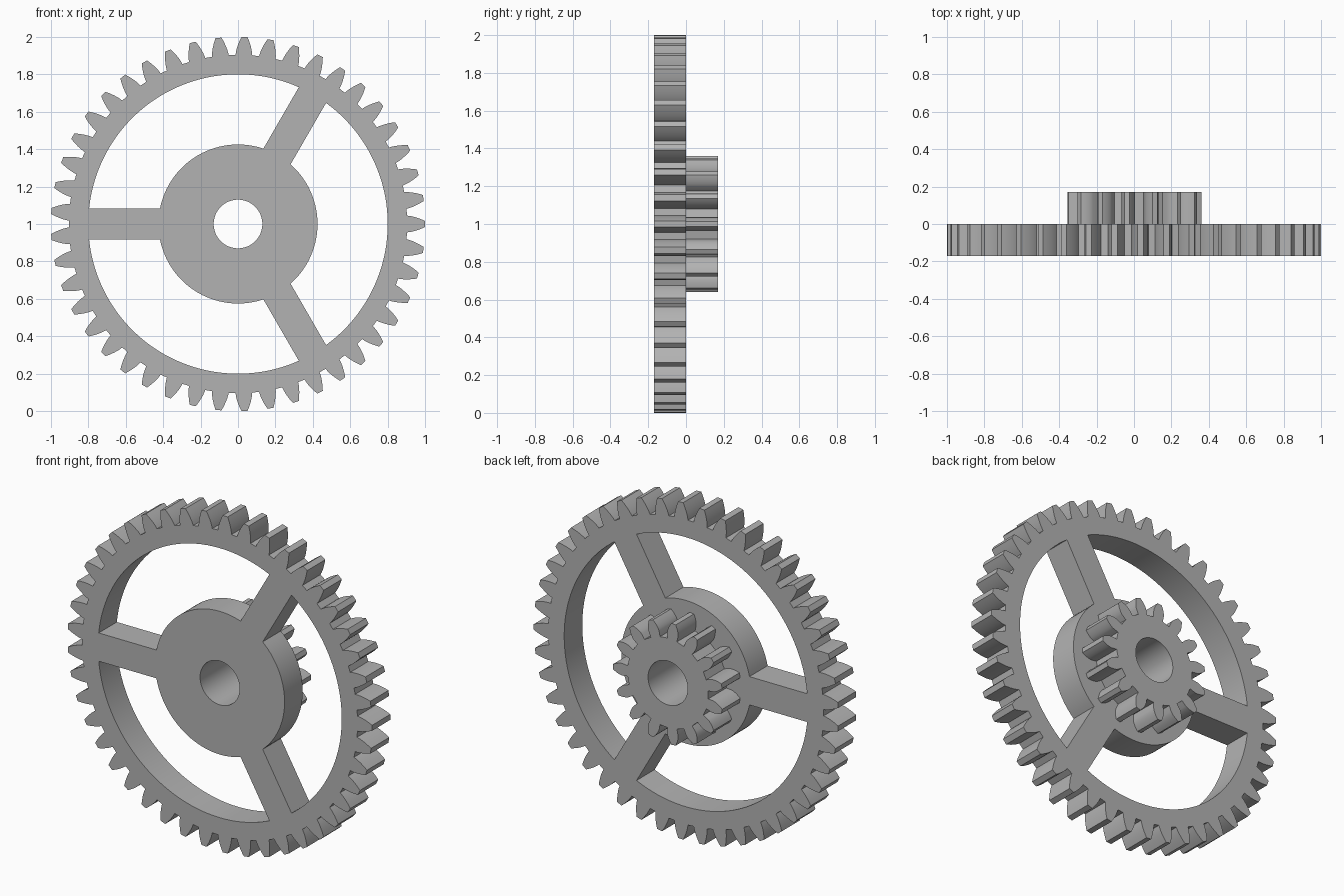
import bpy, bmesh
from math import pi, sin, cos, tan, acos, asin, radians

cube = bpy.data.objects.get("Cube")
if cube:
    bpy.data.objects.remove(cube, do_unlink=True)

MODULE = 2 / 47        # tooth size shared by both gears
THICK = 0.17           # thickness of each gear
BORE, HUB, RIM = 0.13, 0.425, 0.80
SPOKE_HALF = 0.084

grey = bpy.data.materials.new("plain grey")
grey.use_nodes = True
colour = (0.45, 0.45, 0.45, 1)
grey.diffuse_color = colour
grey.node_tree.nodes["Principled BSDF"].inputs["Base Color"].default_value = colour


def polar(r, a):
    return (r * cos(a), r * sin(a))


def arc(r, a0, a1, steps):
    return [polar(r, a0 + (a1 - a0) * i / steps) for i in range(steps + 1)]


def involute(a):
    return tan(a) - a


def gear_outline(teeth, steps=6):
    """Involute tooth outline, with one tooth centred on +x."""
    pitch = MODULE * teeth / 2
    base = pitch * cos(radians(20))
    tip, root = pitch + MODULE, pitch - 1.25 * MODULE
    start = max(base, root)
    flank = [(root, None)] if root < base else []
    flank += [(start + (tip - start) * i / steps, i) for i in range(steps + 1)]

    def half_angle(r):
        r = max(r, base)
        return pi / (2 * teeth) + involute(radians(20)) - involute(acos(base / r))

    side = [(r, half_angle(r)) for r, _ in flank]
    points = []
    for t in range(teeth):
        mid = 2 * pi * t / teeth
        points += [polar(r, mid - a) for r, a in side]
        points += [polar(r, mid + a) for r, a in reversed(side)]
    return points


def circle(r, steps=96):
    return arc(r, 0, 2 * pi, steps)[:-1]


def window(a0, a1):
    """Opening between two spokes, bounded by rim and hub."""
    out, inn = asin(SPOKE_HALF / RIM), asin(SPOKE_HALF / HUB)
    return arc(RIM, a0 + out, a1 - out, 40) + arc(HUB, a1 - inn, a0 + inn, 28)


def plate(name, loops, y):
    """Extrude an outline with holes into a solid, upright plate."""
    curve = bpy.data.curves.new(name, "CURVE")
    curve.dimensions = "2D"
    curve.fill_mode = "BOTH"
    curve.extrude = THICK / 2
    for loop in loops:
        spline = curve.splines.new("POLY")
        spline.points.add(len(loop) - 1)
        for p, (x, z) in zip(spline.points, loop):
            p.co = (x, z, 0, 1)
        spline.use_cyclic_u = True
    obj = bpy.data.objects.new(name, curve)
    bpy.context.collection.objects.link(obj)
    obj.rotation_euler = (pi / 2, 0, 0)
    obj.location = (0, y, 1)
    bpy.ops.object.select_all(action="DESELECT")
    obj.select_set(True)
    bpy.context.view_layer.objects.active = obj
    bpy.ops.object.convert(target="MESH")
    obj = bpy.context.object
    obj.name = name
    # Weld caps to walls
    bm = bmesh.new()
    bm.from_mesh(obj.data)
    bmesh.ops.remove_doubles(bm, verts=bm.verts, dist=0.0001)
    bmesh.ops.recalc_face_normals(bm, faces=bm.faces)
    bm.to_mesh(obj.data)
    bm.free()
    obj.data.materials.clear()
    obj.data.materials.append(grey)
    bpy.ops.object.shade_smooth_by_angle(angle=radians(25))
    return obj


# Large spoked gear in front
windows = [window(radians(a), radians(a + 120)) for a in (-60, 60, 180)]
plate("spoked_gear", [gear_outline(45), circle(BORE)] + windows, -THICK / 2)

# Small pinion behind
plate("pinion_gear", [gear_outline(15), circle(BORE)], THICK / 2)
